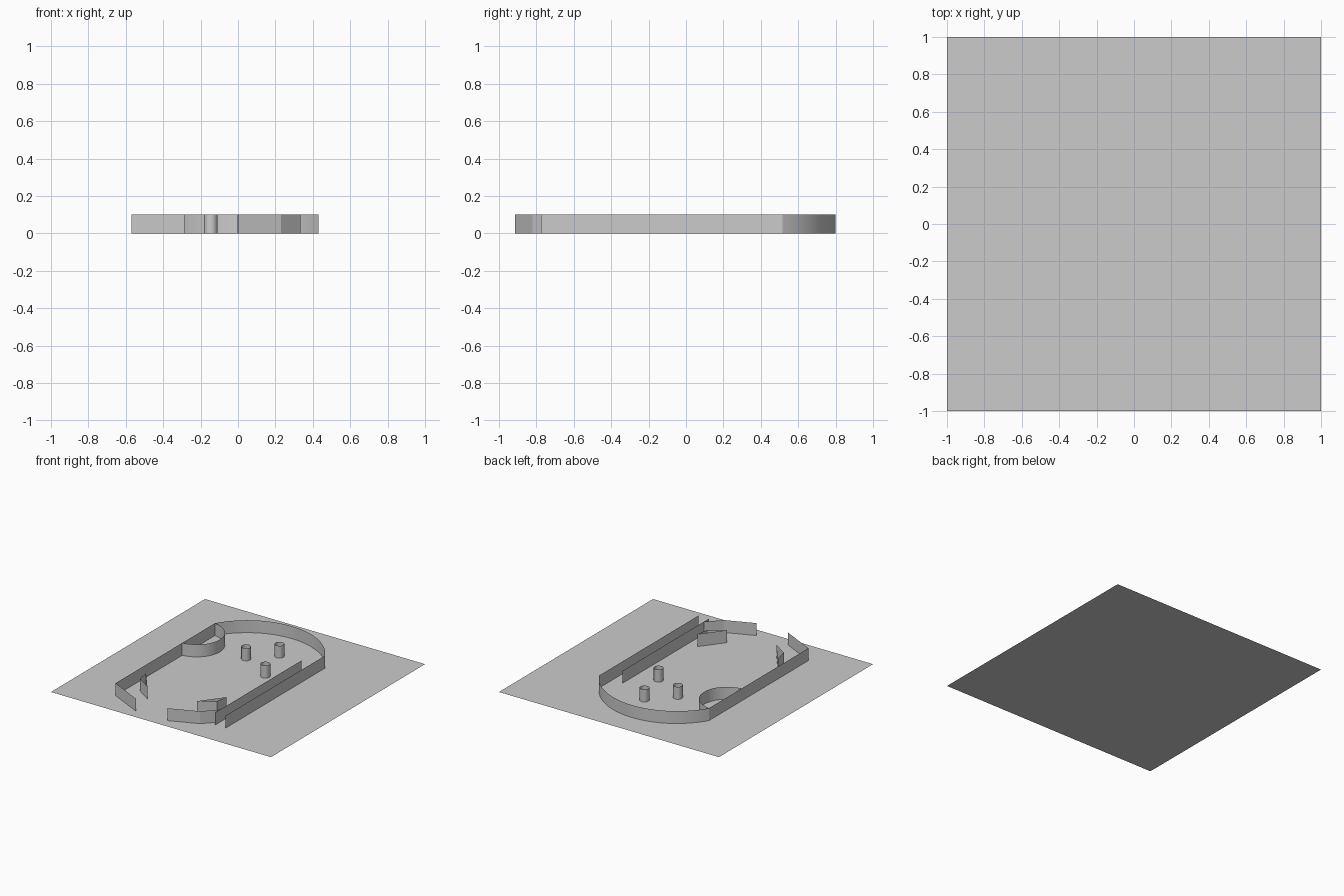
import bpy, bmesh, math

if "Cube" in bpy.data.objects:
    bpy.data.objects.remove(bpy.data.objects["Cube"])

H = 0.102      # wall height
AXIS = -0.1175  # mirror line of the play area


def wall(name, pts, closed=False, smooth=False):
    """Upright zero-thickness sheet following a floor path."""
    bm = bmesh.new()
    low = [bm.verts.new((x, y, 0)) for x, y in pts]
    top = [bm.verts.new((x, y, H)) for x, y in pts]
    n = len(pts)
    for i in range(n if closed else n - 1):
        j = (i + 1) % n
        bm.faces.new((low[i], low[j], top[j], top[i]))
    me = bpy.data.meshes.new(name)
    bm.to_mesh(me)
    bm.free()
    ob = bpy.data.objects.new(name, me)
    bpy.context.collection.objects.link(ob)
    if smooth:
        bpy.ops.object.select_all(action='DESELECT')
        ob.select_set(True)
        bpy.context.view_layer.objects.active = ob
        bpy.ops.object.shade_smooth_by_angle(angle=math.radians(25))
    return ob


def arc(cx, cy, r, a0, a1, n):
    return [(cx + r * math.cos(a0 + (a1 - a0) * i / n),
             cy + r * math.sin(a0 + (a1 - a0) * i / n)) for i in range(n + 1)]


def bezier(p, n):
    out = []
    for i in range(n + 1):
        t = i / n
        w = ((1 - t) ** 3, 3 * t * (1 - t) ** 2, 3 * t * t * (1 - t), t ** 3)
        out.append(tuple(sum(w[k] * p[k][c] for k in range(4)) for c in (0, 1)))
    return out


# Floor sheet
bpy.ops.mesh.primitive_plane_add(size=2)
bpy.context.object.name = "table_floor"

# Outer wall: left outlane, left side, top arch, right side
half, rise, base_y = 0.5, 0.285, 0.515
R = (half ** 2 + rise ** 2) / (2 * rise)
cy = base_y + rise - R
a = math.atan2(base_y - cy, half)
wall("outer_wall",
     [(-0.285, -0.915), (-0.57, -0.775)]
     + arc(-0.07, cy, R, math.pi - a, a, 40)
     + [(0.43, -0.775)], smooth=True)

# Launch lane divider and right outlane
wall("lane_divider", [(0.335, -0.775), (0.335, 0.345)])
wall("right_outlane", [(0.0, -0.915), (0.23, -0.82), (0.335, -0.71)])

# Curved guide bulging from the left side
wall("curved_guide", bezier([(-0.57, 0.09), (-0.31, 0.13),
                             (-0.31, 0.47), (-0.57, 0.515)], 24), smooth=True)

# Triangular kickers, mirrored
tri = [(0.249, -0.502), (0.108, -0.687), (0.231, -0.605)]
wall("right_kicker", tri, closed=True)
wall("left_kicker", [(2 * AXIS - x, y) for x, y in reversed(tri)], closed=True)

# Round bumpers (open tubes)
for i, (x, y) in enumerate([(-0.145, 0.312), (0.032, 0.493), (0.147, 0.146)]):
    wall(f"bumper_{i + 1}", arc(x, y, 0.036, 0, math.tau, 32)[:-1],
         closed=True, smooth=True)
